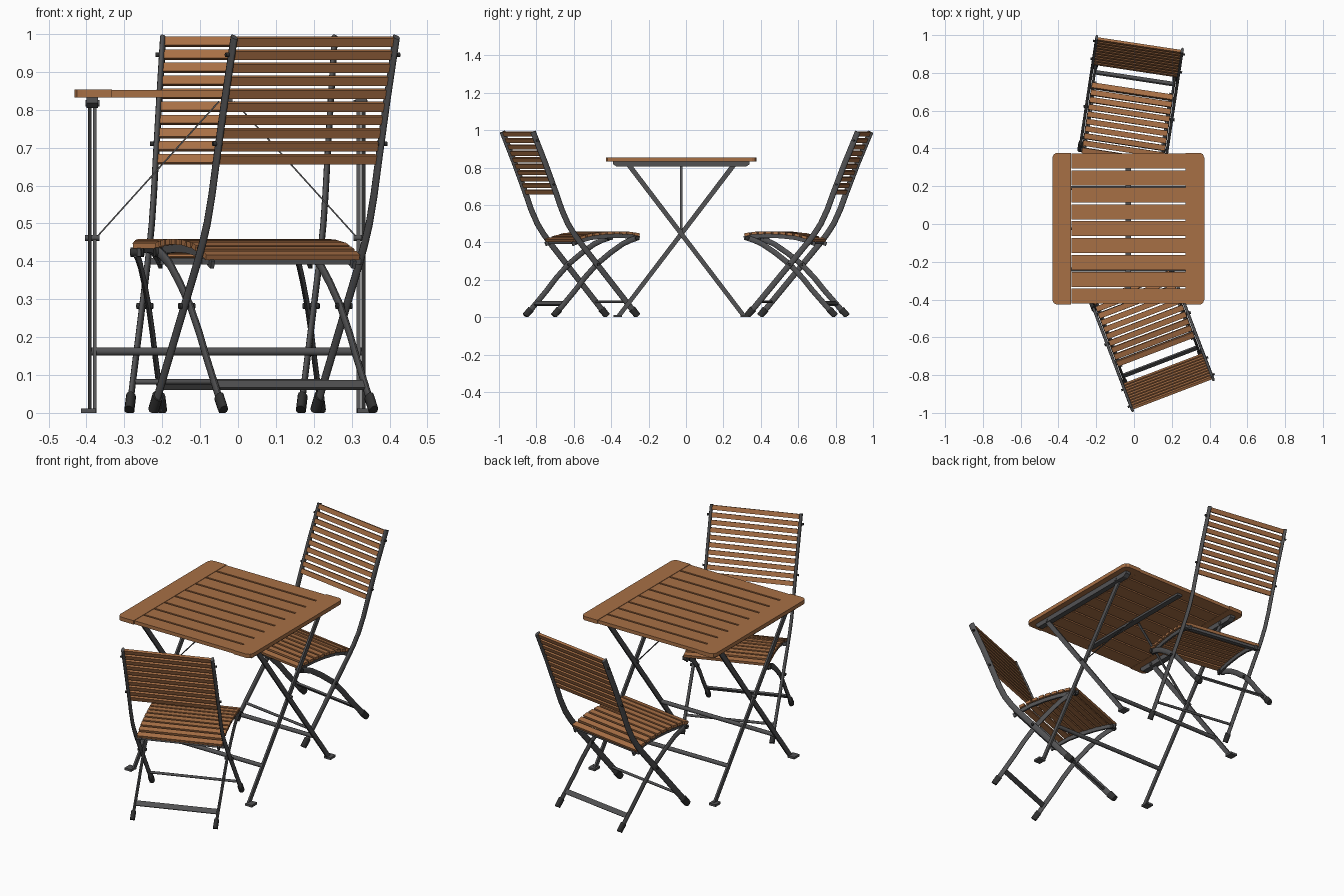
import bpy, bmesh, math
from mathutils import Matrix, Vector

if "Cube" in bpy.data.objects:
    bpy.data.objects.remove(bpy.data.objects["Cube"])


def material(name, rgb):
    m = bpy.data.materials.new(name)
    m.diffuse_color = (*rgb, 1)
    m.use_nodes = True
    m.node_tree.nodes["Principled BSDF"].inputs["Base Color"].default_value = m.diffuse_color
    return m


WOOD = material("oiled wood", (0.39, 0.16, 0.06))
STEEL = material("dark grey steel", (0.085, 0.085, 0.088))
RUBBER = material("black rubber", (0.03, 0.03, 0.03))


def finish(name, bm, mat, place=Matrix(), smooth=False):
    bmesh.ops.recalc_face_normals(bm, faces=bm.faces)
    bm.transform(place)
    for v in bm.verts:
        v.co.z = max(v.co.z, 0)
    me = bpy.data.meshes.new(name)
    bm.to_mesh(me)
    bm.free()
    me.materials.append(mat)
    ob = bpy.data.objects.new(name, me)
    bpy.context.collection.objects.link(ob)
    if smooth:
        bpy.ops.object.select_all(action='DESELECT')
        ob.select_set(True)
        bpy.context.view_layer.objects.active = ob
        bpy.ops.object.shade_smooth_by_angle(angle=math.radians(50))
    return ob


def box(bm, centre, size, tilt=0):
    """Box, tilted about the x axis."""
    m = (Matrix.Translation(centre) @ Matrix.Rotation(tilt, 4, 'X')
         @ Matrix.Diagonal((*size, 1)))
    bmesh.ops.create_cube(bm, size=1, matrix=m)


def rod(bm, a, b, r, sides=10):
    a, b = Vector(a), Vector(b)
    d = b - a
    m = Matrix.Translation((a + b) / 2) @ d.to_track_quat('Z', 'Y').to_matrix().to_4x4()
    bmesh.ops.create_cone(bm, cap_ends=True, segments=sides, radius1=r, radius2=r,
                          depth=d.length, matrix=m)


def bar(bm, x, path, deep, wide, sides=12):
    """Sweep an oval (or a rectangle, for 4 sides) along a path in the y-z plane."""
    pts = [Vector((x, y, z)) for y, z in path]
    k = math.sqrt(2) if sides == 4 else 1
    rings = []
    for i, p in enumerate(pts):
        t = (pts[min(i + 1, len(pts) - 1)] - pts[max(i - 1, 0)]).normalized()
        n = Vector((0, -t.z, t.y))
        ring = []
        for j in range(sides):
            a = 2 * math.pi * (j + 0.5) / sides
            ring.append(bm.verts.new(p + n * (math.cos(a) * deep / 2 * k)
                                     + Vector((math.sin(a) * wide / 2 * k, 0, 0))))
        rings.append(ring)
    for r, s in zip(rings, rings[1:]):
        for j in range(sides):
            bm.faces.new((r[j], r[(j + 1) % sides], s[(j + 1) % sides], s[j]))
    bm.faces.new(rings[0])
    bm.faces.new(rings[-1])


def at(path, u):
    """Height and slope angle of a (u, z) path at u."""
    for (a, za), (b, zb) in zip(path, path[1:]):
        if u <= b or (b, zb) == path[-1]:
            return za + (zb - za) * (u - a) / (b - a), math.atan2(zb - za, b - a)


# ---------------------------------------------------------------- table
TX, TY, HALF = -0.03, -0.025, 0.402
table = Matrix.Translation((TX, TY, 0))

bm = bmesh.new()
pitch = 2 * HALF / 9
for i in range(9):
    box(bm, (0, -HALF + pitch * (i + 0.5), 0.842), (0.604, pitch - 0.01, 0.019))
finish("table_slats", bm, WOOD, table)

# end boards with clipped outer corners
bm = bmesh.new()
for s in (-1, 1):
    outline = [(0.303, -HALF), (0.38, -HALF), (0.395, -HALF + 0.008), (HALF, -HALF + 0.025),
               (HALF, HALF - 0.025), (0.395, HALF - 0.008), (0.38, HALF), (0.303, HALF)]
    f = bm.faces.new([bm.verts.new((s * x, y, 0.832)) for x, y in outline])
    up = bmesh.ops.extrude_face_region(bm, geom=[f])["geom"]
    bmesh.ops.translate(bm, vec=(0, 0, 0.021),
                        verts=[v for v in up if isinstance(v, bmesh.types.BMVert)])
finish("table_end_boards", bm, WOOD, table)

# side rails with sloped ends, and the centre strip
bm = bmesh.new()
for s in (-1, 1):
    outline = [(-0.365, 0.832), (-0.365, 0.818), (-0.345, 0.805),
               (0.345, 0.805), (0.365, 0.818), (0.365, 0.832)]
    f = bm.faces.new([bm.verts.new((s * 0.355 - 0.015, y, z)) for y, z in outline])
    up = bmesh.ops.extrude_face_region(bm, geom=[f])["geom"]
    bmesh.ops.translate(bm, vec=(0.03, 0, 0),
                        verts=[v for v in up if isinstance(v, bmesh.types.BMVert)])
box(bm, (0, 0, 0.826), (0.03, 0.72, 0.012))
finish("table_rails", bm, STEEL, table)

# two crossing leg frames
legs, feet, bolts = bmesh.new(), bmesh.new(), bmesh.new()
for d, off in ((1, 0.361), (-1, 0.348)):
    for s in (-1, 1):
        bar(legs, s * off, [(-d * 0.285, 0.82), (d * 0.335, 0.004)], 0.026, 0.010, 4)
        box(feet, (s * 0.365, d * 0.34, 0.006), (0.04, 0.045, 0.012))
        rod(bolts, (s * 0.335, -d * 0.28, 0.817), (s * 0.372, -d * 0.28, 0.817), 0.009)
    rod(legs, (-off, d * 0.215, 0.162), (off, d * 0.215, 0.162), 0.011)
for s in (-1, 1):
    rod(bolts, (s * 0.335, 0, 0.462), (s * 0.374, 0, 0.462), 0.008)
finish("table_legs", legs, STEEL, table, True)
finish("table_feet", feet, STEEL, table)
finish("table_bolts", bolts, STEEL, table, True)

# diagonal braces up to the centre strip
bm = bmesh.new()
for s in (-1, 1):
    a, b = Vector((s * 0.34, 0, 0.467)), Vector((s * 0.02, 0, 0.822))
    d = b - a
    m = (Matrix.Translation((a + b) / 2) @ Matrix.Rotation(math.atan2(d.x, d.z), 4, 'Y')
         @ Matrix.Diagonal((0.004, 0.014, d.length, 1)))
    bmesh.ops.create_cube(bm, size=1, matrix=m)
finish("table_braces", bm, STEEL, table)

# ---------------------------------------------------------------- chairs
# local frame: x across, y forward from the top of the back, z up
POST = [(0, 0.992), (0.07, 0.825), (0.13, 0.67), (0.165, 0.575), (0.20, 0.50),
        (0.235, 0.446), (0.27, 0.40), (0.595, 0.010)]
LEG = [(0.605, 0.425), (0.565, 0.412), (0.52, 0.392), (0.45, 0.345), (0.37, 0.282),
       (0.30, 0.208), (0.25, 0.146), (0.13, 0.010)]
SEAT = [(0.235, 0.408), (0.28, 0.425), (0.34, 0.441), (0.42, 0.450),
        (0.50, 0.452), (0.57, 0.449), (0.62, 0.440)]


def chair(name, x, y, angle):
    place = Matrix.Translation((x, y, 0)) @ Matrix.Rotation(math.radians(angle), 4, 'Z')
    posts, legs, feet, bolts = (bmesh.new() for _ in range(4))
    rails, back, seat = (bmesh.new() for _ in range(3))
    for s in (-1, 1):
        # frame members
        bar(posts, s * 0.229, POST, 0.032, 0.016)
        bar(legs, s * 0.212, LEG, 0.030, 0.014)
        bar(rails, s * 0.20, [(u, z - 0.017) for u, z in SEAT], 0.022, 0.010, 4)
        # shoes
        bar(feet, s * 0.229, [(0.567, 0.044), (0.598, 0.006)], 0.040, 0.026)
        bar(feet, s * 0.212, [(0.157, 0.042), (0.125, 0.006)], 0.038, 0.024)
        # pivots and back bolts
        rod(bolts, (s * 0.20, 0.37, 0.282), (s * 0.244, 0.37, 0.282), 0.008)
        rod(bolts, (s * 0.19, 0.60, 0.424), (s * 0.225, 0.60, 0.424), 0.012)
        for u, z in ((0.02, 0.945), (0.115, 0.71)):
            rod(bolts, (s * 0.22, u, z), (s * 0.246, u, z), 0.006)
    # crossbars
    rod(posts, (-0.229, 0.535, 0.082), (0.229, 0.535, 0.082), 0.007)
    box(legs, (0, 0.183, 0.074), (0.424, 0.010, 0.026), -0.7)
    box(rails, (0, 0.262, 0.400), (0.45, 0.024, 0.018))
    # back slats follow the posts
    for i in range(10):
        z = 0.980 - i * 0.0345
        box(back, (0, (0.992 - z) * 0.404 + 0.004, z), (0.444, 0.014, 0.024), 0.384)
    # seat slats follow the curved rails
    for i in range(10):
        u = 0.254 + i * 0.0386
        z, tilt = at(SEAT, u)
        box(seat, (0, u, z), (0.434, 0.029, 0.015), tilt)
    finish(name + "_back_posts", posts, STEEL, place, True)
    finish(name + "_curved_legs", legs, STEEL, place, True)
    finish(name + "_feet", feet, RUBBER, place, True)
    finish(name + "_bolts", bolts, RUBBER, place, True)
    finish(name + "_seat_rails", rails, STEEL, place)
    finish(name + "_back_slats", back, WOOD, place)
    finish(name + "_seat_slats", seat, WOOD, place)


chair("front_chair", 0.204, -0.90, 20.9)
chair("rear_chair", 0.029, 0.953, 171.4)
